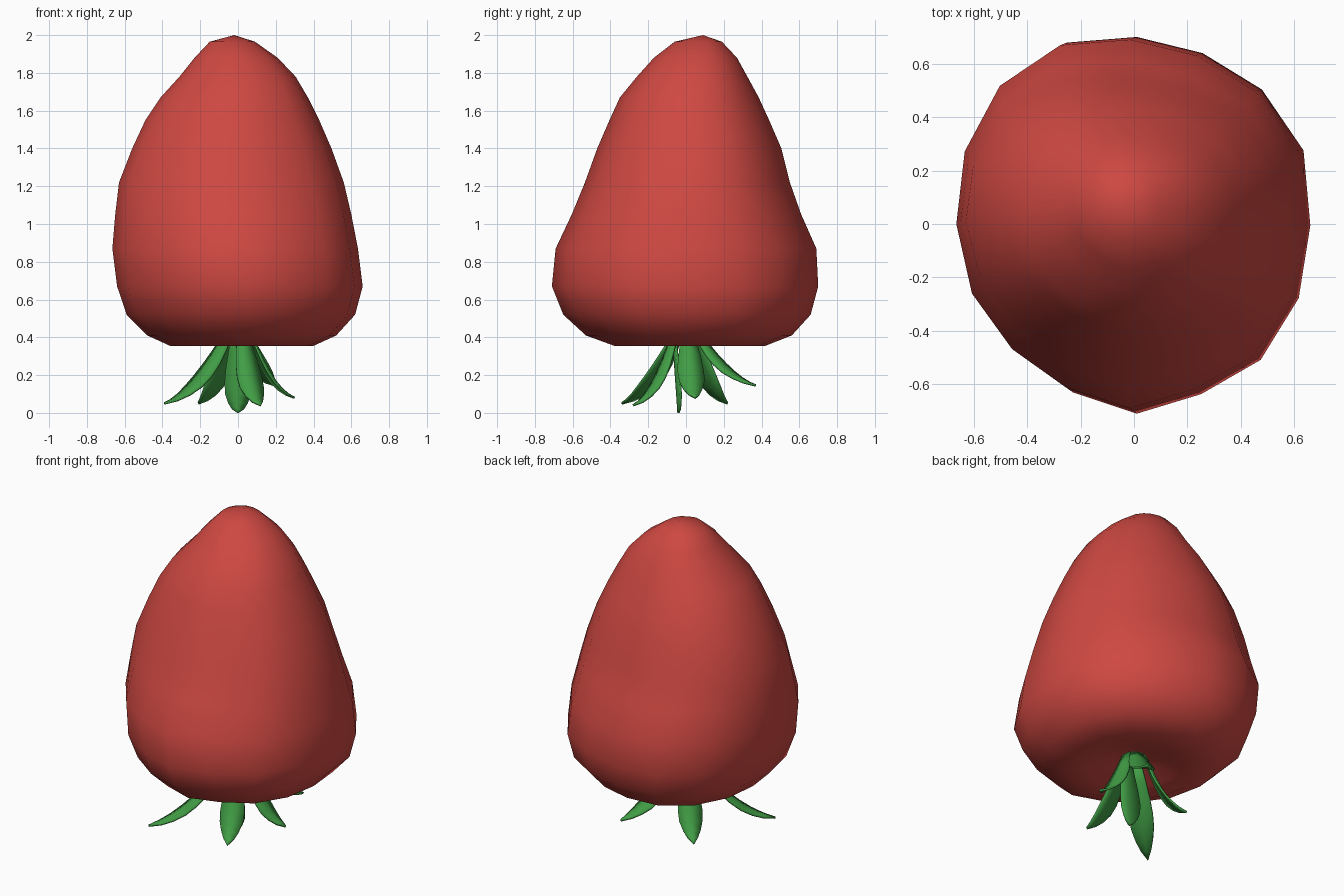
import bpy, bmesh, math
from mathutils import Vector

if "Cube" in bpy.data.objects:
    bpy.data.objects.remove(bpy.data.objects["Cube"])


def material(name, rgb):
    m = bpy.data.materials.new(name)
    m.diffuse_color = (*rgb, 1)
    m.use_nodes = True
    m.node_tree.nodes["Principled BSDF"].inputs["Base Color"].default_value = m.diffuse_color
    return m


def make_object(name, bm, mat):
    bmesh.ops.recalc_face_normals(bm, faces=bm.faces)
    me = bpy.data.meshes.new(name)
    bm.to_mesh(me)
    bm.free()
    for p in me.polygons:
        p.use_smooth = True
    me.materials.append(mat)
    ob = bpy.data.objects.new(name, me)
    bpy.context.collection.objects.link(ob)
    return ob


red = material("berry red", (0.62, 0.065, 0.054))
green = material("leaf green", (0.053, 0.34, 0.06))

# Berry: lopsided rings given as height, left, right, front, back
rings = [
    (1.965, -.15, .09, -.06, .19), (1.88, -.23, .21, -.17, .27),
    (1.78, -.31, .305, -.26, .325), (1.67, -.41, .37, -.35, .385),
    (1.55, -.49, .43, -.405, .44), (1.40, -.56, .495, -.47, .505),
    (1.22, -.63, .56, -.535, .55), (1.05, -.65, .60, -.605, .61),
    (.87, -.665, .635, -.69, .69), (.67, -.64, .66, -.71, .70),
    (.52, -.59, .62, -.65, .66), (.41, -.48, .52, -.53, .56),
    (.355, -.36, .40, -.38, .42), (.37, -.25, .27, -.26, .28),
    (.42, -.13, .13, -.13, .13)]
# Uneven bulge around the 16 sides
bulge = [1, 1.04, 1.02, .99, 1, 1.05, 1.06, 1.03,
         1, .985, .96, .96, 1, .97, 1.01, 1.01]
bm = bmesh.new()
loops = []
for z, x0, x1, y0, y1 in rings:
    loop = []
    for i, k in enumerate(bulge):
        a = math.tau * i / 16
        loop.append(bm.verts.new(((x0 + x1) / 2 + (x1 - x0) / 2 * k * math.cos(a),
                                  (y0 + y1) / 2 + (y1 - y0) / 2 * k * math.sin(a), z)))
    loops.append(loop)
tip = bm.verts.new((-.02, .09, 2.0))
dent = bm.verts.new((0, 0, .44))
for i in range(16):
    j = (i + 1) % 16
    bm.faces.new((tip, loops[0][i], loops[0][j]))
    bm.faces.new((dent, loops[-1][j], loops[-1][i]))
    for a, b in zip(loops, loops[1:]):
        bm.faces.new((a[i], b[i], b[j], a[j]))
make_object("berry", bm, red)


# Leaves: pointed blades that hang from the dent and curl outwards
def leaf(name, end, width):
    end = Vector(end)
    out = Vector((end.x, end.y, 0)).normalized()
    side = Vector((-out.y, out.x, 0))
    root = out * .07 + Vector((0, 0, .43))
    bend = Vector((end.x * .55, end.y * .55, end.z + .04)) + out * .02
    shape = [.45, .7, .9, 1, .95, .72, .42, .03]
    bm = bmesh.new()
    rows = []
    for i, w in enumerate(shape):
        t = i / (len(shape) - 1)
        p = root * (1 - t) ** 2 + bend * 2 * t * (1 - t) + end * t * t
        half = side * width / 2 * w
        fold = out * .02 * w
        rows.append([bm.verts.new(v) for v in (p - half - fold, p, p + half - fold)])
    for a, b in zip(rows, rows[1:]):
        for k in (0, 1):
            bm.faces.new((a[k], a[k + 1], b[k + 1], b[k]))
    ob = make_object(name, bm, green)
    mod = ob.modifiers.new("thickness", "SOLIDIFY")
    mod.thickness = .012
    mod.offset = 0


ends = [(-.39, -.34, .05), (.12, -.28, .04), (.30, .05, .08),
        (.20, .37, .145), (-.21, .22, .05), (0, -.04, 0)]
for n, e in enumerate(ends):
    leaf(f"leaf_{n + 1}", e, .14)
